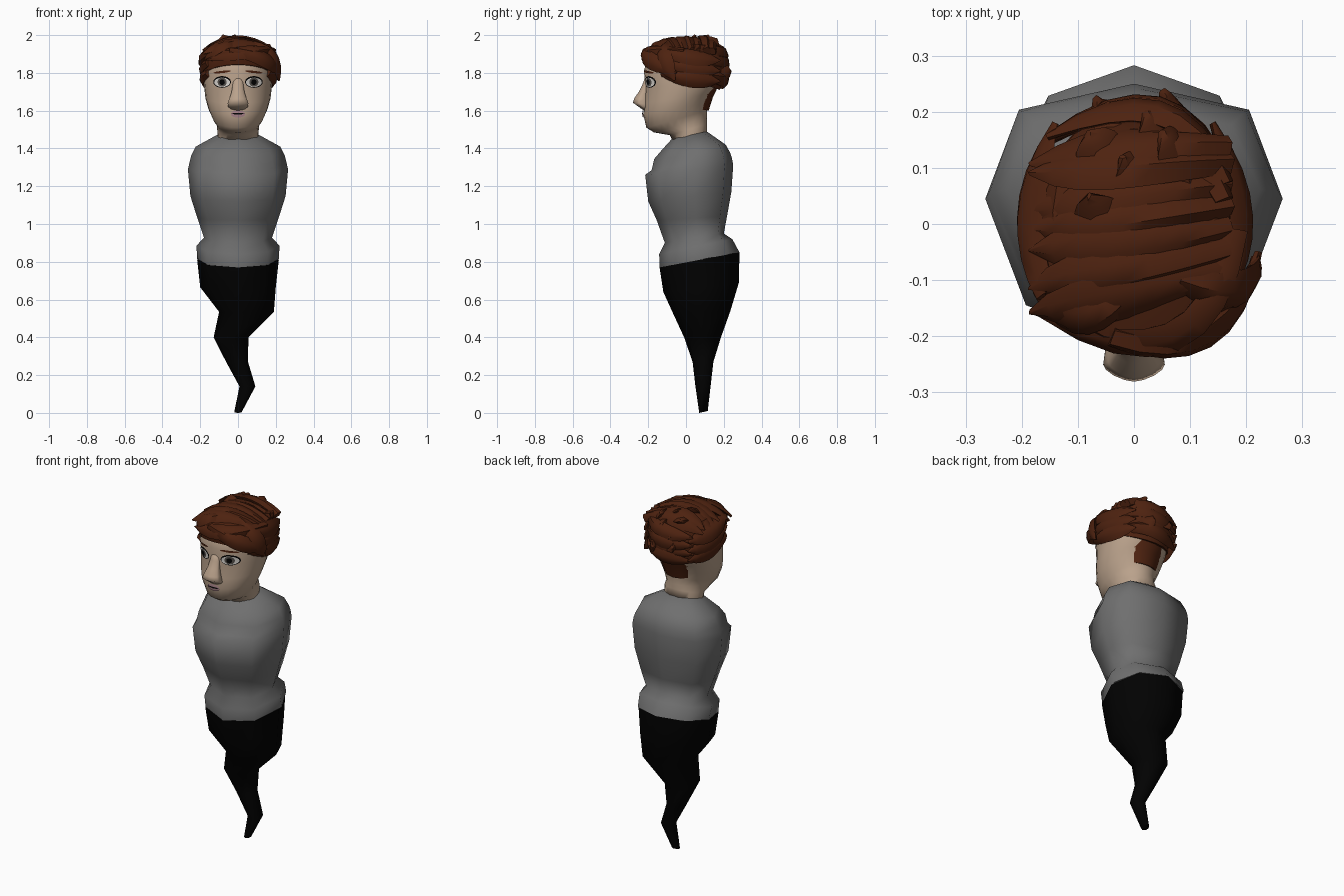
import bpy, bmesh, math, random
from mathutils import Vector
from mathutils.bvhtree import BVHTree

random.seed(4)


def material(name, rgb):
    m = bpy.data.materials.new(name)
    m.diffuse_color = (*rgb, 1)
    return m


SKIN = material("skin", (0.49, 0.36, 0.26))
HAIR = material("hair", (0.075, 0.016, 0.005))
BLACK = material("black", (0.0005, 0.0005, 0.0005))
GREY = material("grey_cloth", (0.16, 0.16, 0.16))
WHITE = material("eye_white", (0.75, 0.72, 0.68))
IRIS = material("iris", (0.10, 0.09, 0.08))
LIP = material("lip", (0.42, 0.24, 0.27))


def finish(name, bm, mat=None, angle=40, fix=True):
    if fix:
        bmesh.ops.recalc_face_normals(bm, faces=bm.faces)
    me = bpy.data.meshes.new(name)
    bm.to_mesh(me)
    bm.free()
    ob = bpy.data.objects.new(name, me)
    bpy.context.collection.objects.link(ob)
    if mat:
        me.materials.append(mat)
    bpy.ops.object.select_all(action='DESELECT')
    ob.select_set(True)
    bpy.context.view_layer.objects.active = ob
    bpy.ops.object.shade_smooth_by_angle(angle=math.radians(angle))
    return ob


def skin_rings(bm, rings):
    loops = [[bm.verts.new(p) for p in r] for r in rings]
    n = len(loops[0])
    for a, b in zip(loops, loops[1:]):
        for i in range(n):
            bm.faces.new((a[i], a[(i + 1) % n], b[(i + 1) % n], b[i]))
    bm.faces.new(loops[0][::-1])
    bm.faces.new(loops[-1])


def loft(name, rings, n, mat=None, angle=40, mid=.5, back=1.0, front=1.0):
    """rings: centre x, half width, front y, back y, front z, back z, [back power]"""
    bm, pts = bmesh.new(), []
    for cx, hw, yf, yb, zf, zb, *extra in rings:
        row, ym = [], yf + mid * (yb - yf)
        for i in range(n):
            a = 2 * math.pi * i / n
            p = (extra[0] if extra else back) if i < n / 2 else front
            c, s = (math.copysign(abs(v) ** p, v) if abs(v) > 1e-6 else 0
                    for v in (math.cos(a), math.sin(a)))
            y = ym + ((yb - ym) if s > 0 else (ym - yf)) * s
            row.append((cx + hw * c, y, zf + (zb - zf) * (y - yf) / (yb - yf)))
        pts.append(row)
    skin_rings(bm, pts)
    return finish(name, bm, mat, angle)


# Tail-shaped lower body
loft("lower_body", [
    (0, .02, .07, .115, 0, .01), (.05, .042, .05, .13, .14, .14),
    (-.005, .058, .035, .145, .27, .27), (-.037, .092, -.01, .185, .40, .40),
    (.045, .145, -.07, .235, .53, .54), (0, .20, -.12, .28, .64, .69),
    (0, .216, -.14, .283, .77, .85)], 8, BLACK, angle=60, front=.95)

# Torso with a stepped chest
loft("torso", [
    (0, .216, -.14, .283, .77, .85, 1), (0, .22, -.142, .245, .84, .92, .9),
    (0, .18, -.112, .20, .90, .95), (0, .215, -.155, .217, 1.02, 1.04),
    (0, .252, -.20, .24, 1.12, 1.17), (0, .265, -.216, .25, 1.26, 1.31),
    (0, .258, -.182, .243, 1.285, 1.35), (0, .248, -.168, .235, 1.345, 1.375),
    (0, .225, -.125, .21, 1.395, 1.42), (0, .11, -.075, .11, 1.45, 1.49)],
    8, GREY, angle=80, mid=.56, back=.74, front=.92)

# Head and neck
head = loft("head", [
    (0, .108, -.07, .112, 1.44, 1.48), (0, .110, -.085, .112, 1.47, 1.53),
    (0, .110, -.17, .112, 1.485, 1.56), (0, .132, -.21, .112, 1.51, 1.60),
    (0, .157, -.226, .12, 1.58, 1.64), (0, .172, -.222, .14, 1.64, 1.69),
    (0, .18, -.215, .17, 1.73, 1.73), (0, .185, -.223, .185, 1.81, 1.79),
    (0, .175, -.20, .18, 1.89, 1.88), (0, .12, -.13, .13, 1.93, 1.93)],
    24, SKIN, angle=80)

# Nose
loft("nose", [
    (0, .030, -.222, -.18, 1.60, 1.61), (0, .052, -.25, -.18, 1.62, 1.62),
    (0, .055, -.281, -.18, 1.642, 1.635), (0, .046, -.274, -.18, 1.665, 1.66),
    (0, .034, -.25, -.18, 1.70, 1.70), (0, .028, -.230, -.18, 1.74, 1.74),
    (0, .02, -.214, -.18, 1.785, 1.785)], 16, SKIN, angle=80, mid=.3, front=1.25)

# Facial features laid onto the head surface
tree = BVHTree.FromPolygons([v.co.copy() for v in head.data.vertices],
                            [tuple(p.vertices) for p in head.data.polygons])


def face_patch(name, cx, cz, rx, rz, mat, lift, tilt=0):
    bm, n = bmesh.new(), 20

    def put(dx, dz):
        x, z = cx + dx, cz + dz + tilt * dx
        hit = tree.ray_cast(Vector((x, -1, z)), Vector((0, 1, 0)))[0]
        return bm.verts.new((x, (hit.y if hit else -.15) - lift, z))
    mid = put(0, 0)
    rim = [put(rx * math.cos(2 * math.pi * i / n), rz * math.sin(2 * math.pi * i / n))
           for i in range(n)]
    for i in range(n):
        bm.faces.new((mid, rim[i], rim[(i + 1) % n]))
    finish(name, bm, mat, 60, fix=False)


for side, s in (("left", -1), ("right", 1)):
    x = .084 * s
    face_patch(side + "_eye_rim", x, 1.752, .047, .031, BLACK, .002)
    face_patch(side + "_eye_white", x, 1.750, .042, .025, WHITE, .004)
    face_patch(side + "_iris", x, 1.751, .024, .024, IRIS, .006)
    face_patch(side + "_pupil", x, 1.751, .014, .015, BLACK, .008)
    face_patch(side + "_eyebrow", x, 1.805, .046, .006, HAIR, .006, -.1 * s)
face_patch("lips", 0, 1.582, .038, .019, LIP, .006)
face_patch("mouth_line", 0, 1.584, .034, .004, BLACK, .008)

# Hair cap and nape
loft("hair_cap", [
    (0, .187, -.222, .18, 1.845, 1.71), (.003, .192, -.230, .20, 1.885, 1.78),
    (.003, .185, -.21, .20, 1.92, 1.87), (0, .145, -.13, .17, 1.95, 1.935),
    (-.01, .06, -.05, .07, 1.962, 1.96)], 20, HAIR, angle=30)
loft("nape_hair", [
    (0, .085, .0, .120, 1.62, 1.60), (0, .10, .0, .142, 1.67, 1.67),
    (0, .125, .0, .185, 1.76, 1.76)], 12, HAIR)

CENTRE = Vector((0, 0, 1.78))
lock_count = 0


def lock(a, b, c, width, thick=.02):
    """Tapered hair strand along a quadratic curve, lying flat on the head."""
    global lock_count
    lock_count += 1
    a, b, c = Vector(a), Vector(b), Vector(c)
    rings, steps = [], 8
    for k in range(steps + 1):
        t = k / steps
        p = a * (1 - t) ** 2 + b * 2 * t * (1 - t) + c * t * t
        d = ((b - a) * (1 - t) + (c - b) * t).normalized()
        side = d.cross(p - CENTRE).normalized()
        up = side.cross(d).normalized()
        w = width * (.5 + 1.2 * t) * (1 - t ** 4) + .004
        h = thick * (1 - .7 * t ** 3)
        rings.append([p + side * w * u + up * h * v for u, v in
                      ((1, -.3), (.45, .7), (-.3, 1), (-1, .1), (-.4, -1), (.4, -1))])
    bm = bmesh.new()
    skin_rings(bm, rings)
    finish("hair_lock_%d" % lock_count, bm, HAIR, 45)


def jit(r):
    return random.uniform(-r, r)


# Crown strands sweep from the right parting across to the left
for i, y in enumerate((-.15, -.10, -.05, .0, .05, .10, .14)):
    lock((.165, y * .75 + .035, 1.915), (-.02 + jit(.02), y + .01, 2.04 - 1.3 * y * y),
         (-.185, y * .9 - .01 + jit(.015), 1.905 + jit(.02)), .042, .02 + .006 * (i % 2))

# Strands wrapping round the back
for i, z in enumerate((1.755, 1.80, 1.85, 1.90)):
    lock((.16, .07, z + .03), (.08, .305 - .02 * (i % 2), z + .01),
         (-.155, .14 + jit(.02), z - .015), .036, .022)

# Tips flicking up and out at the back of the crown
for x, y, z in ((-.08, .05, 2.0), (-.02, .12, 2.0), (.05, .165, 1.98), (-.08, .165, 1.97),
                (.02, .20, 1.935), (.10, .17, 1.93), (-.05, .215, 1.89),
                (.05, .238, 1.81), (-.07, .225, 1.83)):
    high = z > 1.9
    lock((x + .06, y - .13, 1.935 if high else z + .06),
         (x + .02, y - .03, 1.95 if z > 1.96 else z - .02),
         (x, y, z), .038, .022)

# Side strands swept backwards
for s, bulge in ((1, .235), (-1, .222)):
    for z in (1.765, 1.82, 1.875):
        lock((s * .155, -.125, z + .035), (s * bulge, .0, z + .005 + jit(.01)),
             (s * .14, .18, z - .01), .04, .02)

# Swept fringe
lock((.18, -.01, 1.915), (.13, -.32, 1.935), (-.165, -.16, 1.87), .036, .024)
lock((.0, -.10, 1.955), (-.10, -.22, 1.96), (-.175, -.12, 1.87), .036)
lock((-.04, -.20, 1.915), (.17, -.275, 1.89), (.222, -.05, 1.80), .038, .022)
lock((.08, -.10, 1.945), (.22, -.16, 1.92), (.215, -.06, 1.76), .044, .022)
